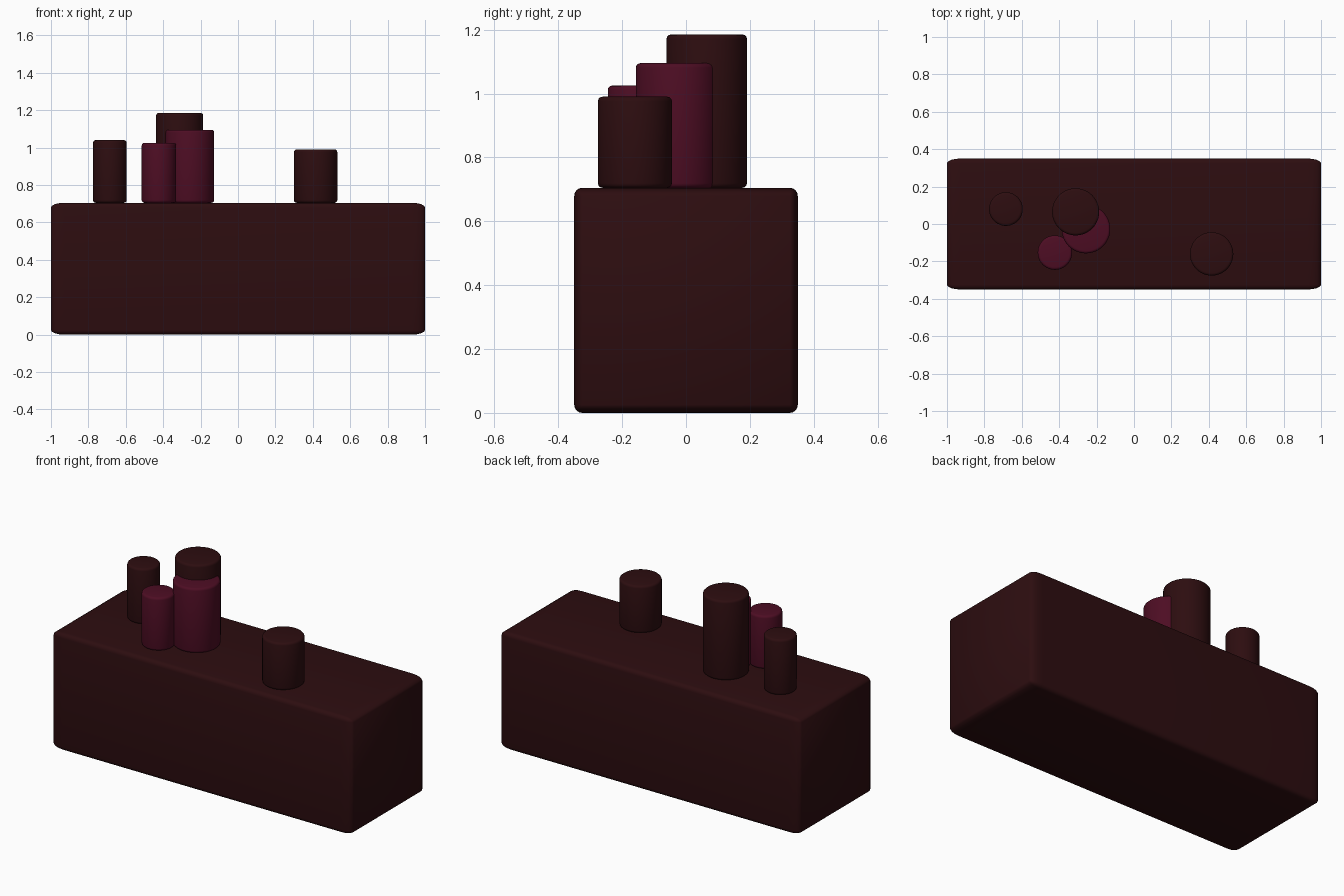
import bpy
import bmesh
from math import radians
from mathutils import Matrix

default = bpy.data.objects.get("Cube")
if default:
    bpy.data.objects.remove(default, do_unlink=True)


def material(name, color):
    mat = bpy.data.materials.new(name)
    mat.use_nodes = True
    mat.diffuse_color = color
    bsdf = mat.node_tree.nodes["Principled BSDF"]
    bsdf.inputs["Base Color"].default_value = color
    bsdf.inputs["Roughness"].default_value = 0.6
    return mat


def finish(bm, name, mat):
    mesh = bpy.data.meshes.new(name)
    bm.to_mesh(mesh)
    bm.free()
    mesh.materials.append(mat)
    obj = bpy.data.objects.new(name, mesh)
    bpy.context.collection.objects.link(obj)
    bpy.ops.object.select_all(action="DESELECT")
    obj.select_set(True)
    bpy.context.view_layer.objects.active = obj
    bpy.ops.object.shade_smooth_by_angle(angle=radians(40))
    return obj


def round_edges(bm, edges, width, segments):
    bmesh.ops.bevel(bm, geom=edges, offset=width, segments=segments,
                    profile=0.5, affect="EDGES", clamp_overlap=True)


def block(name, size, mat):
    # Rounding comes before stretching, so it is longer along the length
    bm = bmesh.new()
    bmesh.ops.create_cube(bm, size=1)
    round_edges(bm, bm.edges[:], 0.036, 4)
    bmesh.ops.scale(bm, vec=size, verts=bm.verts)
    bmesh.ops.translate(bm, vec=(0, 0, size[2] / 2), verts=bm.verts)
    return finish(bm, name, mat)


def peg(name, x, y, radius, top, mat):
    height = top - BODY_TOP
    bm = bmesh.new()
    bmesh.ops.create_cone(bm, cap_ends=True, segments=48, radius1=radius,
                          radius2=radius, depth=height,
                          matrix=Matrix.Translation((x, y, BODY_TOP + height / 2)))
    rims = [e for e in bm.edges if any(len(f.verts) > 4 for f in e.link_faces)]
    round_edges(bm, rims, 0.014, 3)
    return finish(bm, name, mat)


BODY_TOP = 0.705
brown = material("dark brown", (0.026, 0.004, 0.005, 1))
berry = material("dark berry", (0.075, 0.004, 0.017, 1))

# Long rounded body
block("body", (2, 0.7, BODY_TOP), brown)

# Round pegs standing on the body
peg("right_end_peg", -0.685, 0.08, 0.09, 1.04, brown)
peg("tall_peg", -0.312, 0.065, 0.126, 1.185, brown)
peg("wide_berry_peg", -0.257, -0.027, 0.13, 1.095, berry)
peg("small_berry_peg", -0.423, -0.153, 0.092, 1.025, berry)
peg("left_peg", 0.415, -0.16, 0.116, 0.99, brown)
